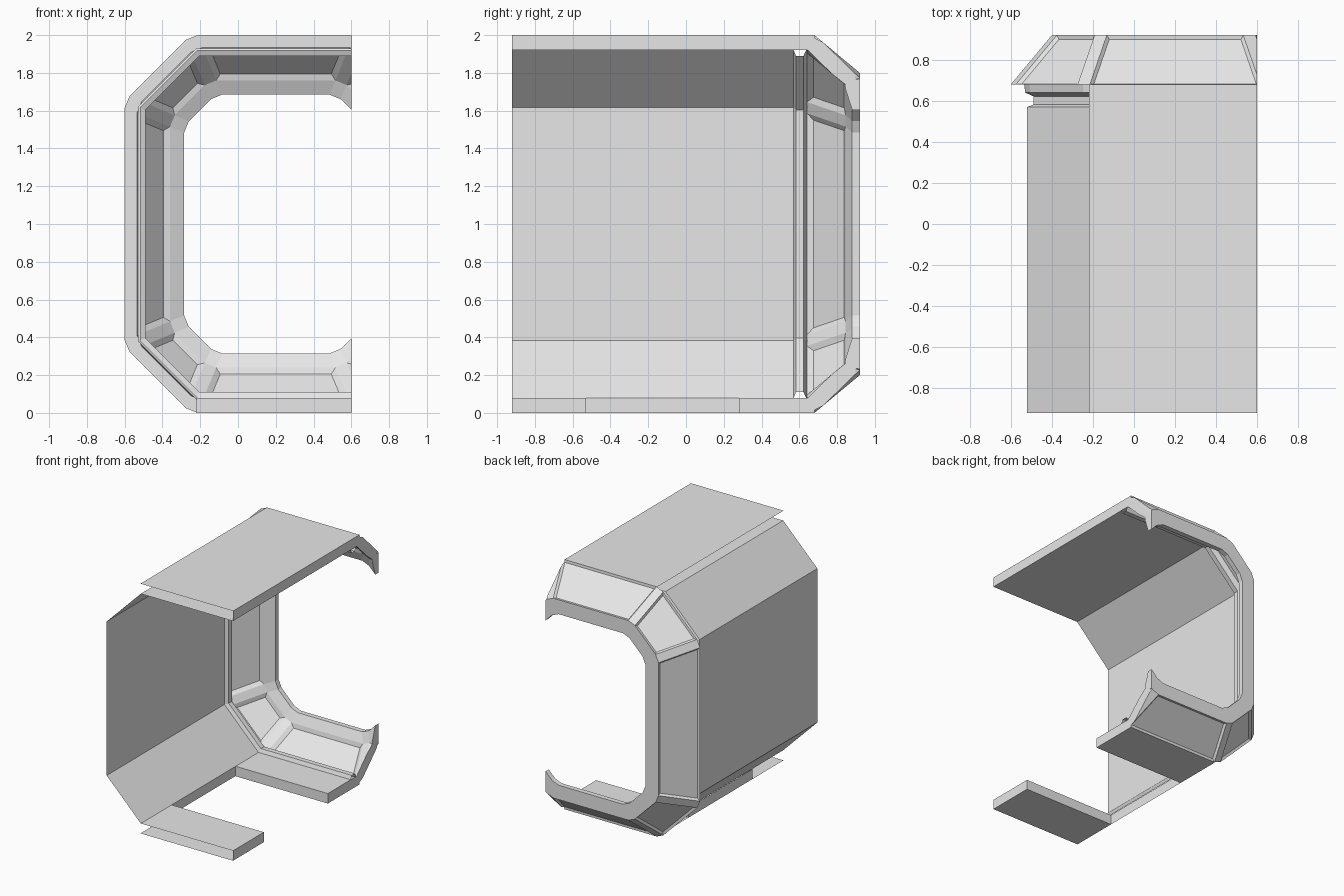
import bpy, bmesh
from mathutils import Vector

default = bpy.data.objects.get("Cube")
if default:
    bpy.data.objects.remove(default, do_unlink=True)

grey = bpy.data.materials.new("light_grey")
grey.use_nodes = True
grey.diffuse_color = (0.8, 0.8, 0.8, 1)
grey.node_tree.nodes["Principled BSDF"].inputs["Base Color"].default_value = (0.8, 0.8, 0.8, 1)

CUT_X = 0.6       # open side of the section
SIDE_X = -0.22    # where floor and ceiling meet the slopes
FRONT, RIM = -0.92, 0.68
NOTCH = (-0.53, 0.28)


def finish(bm, name):
    mesh = bpy.data.meshes.new(name)
    bm.to_mesh(mesh)
    bm.free()
    mesh.materials.append(grey)
    obj = bpy.data.objects.new(name, mesh)
    bpy.context.collection.objects.link(obj)
    return obj


def octagon(y, r, trim=0.0):
    """Octagon inset by r; trim cuts every corner into a short flat."""
    a, b, c = 0.8 - r, 1 - r, 0.35 - 0.586 * r
    corners = [(a, c - b), (a, b - c), (a - c, b), (c - a, b),
               (-a, b - c), (-a, c - b), (c - a, -b), (a - c, -b)]
    corners = [Vector((0.2 + x, y, 1 + z)) for x, z in corners]
    if not trim:
        return corners
    pts = []
    for i, p in enumerate(corners):
        for q in (corners[i - 1], corners[(i + 1) % 8]):
            pts.append(p + (q - p).normalized() * trim)
    return pts


def loft(bm, rings, closed):
    loops = [[bm.verts.new(p) for p in ring] for ring in rings]
    n, strips = len(loops[0]), []
    for k in range(len(loops) if closed else len(loops) - 1):
        l0, l1 = loops[k], loops[(k + 1) % len(loops)]
        strips.append([bm.faces.new((l0[i], l0[(i + 1) % n], l1[(i + 1) % n], l1[i]))
                       for i in range(n)])
    return strips


def cut_open(bm, cap):
    geom = bm.verts[:] + bm.edges[:] + bm.faces[:]
    cut = bmesh.ops.bisect_plane(bm, geom=geom, dist=1e-5, plane_co=(CUT_X, 0, 0),
                                 plane_no=(1, 0, 0), clear_outer=True)
    if cap:
        edges = [e for e in cut["geom_cut"] if isinstance(e, bmesh.types.BMEdge)]
        bmesh.ops.edgeloop_fill(bm, edges=edges)


# Thin inner lining with a stepped neck before the frame
bm = bmesh.new()
lining = [(FRONT, 0.08), (NOTCH[0], 0.08), (NOTCH[1], 0.08), (0.57, 0.08),
          (0.582, 0.11), (0.622, 0.11), (0.64, 0.07)]
strips = loft(bm, [octagon(y, r) for y, r in lining], False)
bmesh.ops.delete(bm, geom=[strips[1][6]], context='FACES')   # gap in the floor
cut_open(bm, False)
finish(bm, "inner_lining")

# Solid flared frame at the back, with recessed panels between corner ribs
bm = bmesh.new()
section = [(RIM, 0), (0.92, 0.2), (0.92, 0.315), (0.88, 0.315),
           (0.845, 0.24), (0.64, 0.07), (RIM, 0.065)]
strips = loft(bm, [octagon(y, r, 0.035) for y, r in section], True)
bmesh.ops.recalc_face_normals(bm, faces=bm.faces[:])
for strip, margin, depth in ((strips[0], 0.015, -0.015), (strips[4], 0.028, -0.022)):
    bmesh.ops.inset_individual(bm, faces=strip[1::2], thickness=margin,
                               depth=depth, use_even_offset=True)
cut_open(bm, True)
finish(bm, "back_frame")


# Outer plates of roof and floor, open at the front and along the slopes
def plates(name, quads):
    bm = bmesh.new()
    for quad in quads:
        bm.faces.new([bm.verts.new(p) for p in quad])
    bmesh.ops.remove_doubles(bm, verts=bm.verts[:], dist=1e-4)
    finish(bm, name)


def level(y0, y1, z):
    return [(SIDE_X, y0, z), (CUT_X, y0, z), (CUT_X, y1, z), (SIDE_X, y1, z)]


def side(x, y0, y1, z):
    return [(x, y0, z), (x, y1, z), (x, y1, z + 0.08), (x, y0, z + 0.08)]


def riser(y):
    return [(SIDE_X, y, 0), (CUT_X, y, 0), (CUT_X, y, 0.08), (SIDE_X, y, 0.08)]


plates("roof_plate", [level(FRONT, RIM, 2), side(CUT_X, FRONT, RIM, 1.92)])
plates("front_floor_plate", [level(FRONT, NOTCH[0], 0)[::-1],
                             side(CUT_X, FRONT, NOTCH[0], 0), riser(NOTCH[0])[::-1]])
plates("back_floor_plate", [level(NOTCH[1], RIM, 0)[::-1],
                            side(CUT_X, NOTCH[1], RIM, 0), riser(NOTCH[1])])
plates("floor_gap_side", [side(SIDE_X, *NOTCH, 0)])
